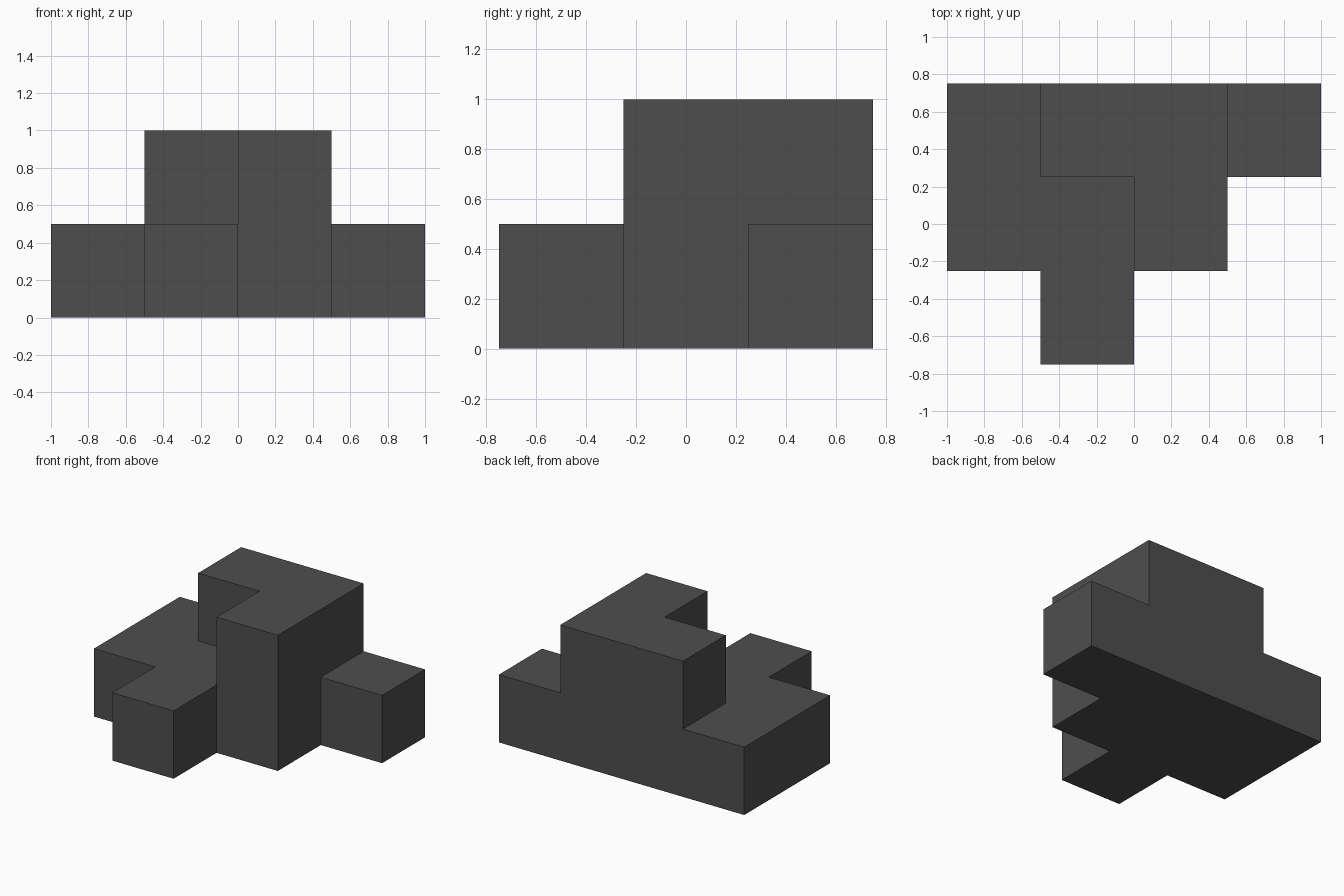
import bpy, bmesh
from mathutils import Vector

if "Cube" in bpy.data.objects:
    bpy.data.objects.remove(bpy.data.objects["Cube"])

CELL = 0.5
# Stack height of each cell, rows front to back, columns left to right
HEIGHTS = ["0100",
           "1120",
           "1221"]

cells = {(x, y, z) for y, row in enumerate(HEIGHTS)
         for x, h in enumerate(row) for z in range(int(h))}
origin = Vector((-1.0, -0.75, 0.0))

# Outer shell: one quad for every cell side that has no neighbour
bm = bmesh.new()
for cell in sorted(cells):
    for axis in range(3):
        for side in (0, 1):
            step = [0, 0, 0]
            step[axis] = 2 * side - 1
            if tuple(c + s for c, s in zip(cell, step)) in cells:
                continue
            u, v = (axis + 1) % 3, (axis + 2) % 3
            corners = []
            for a, b in ((0, 0), (1, 0), (1, 1), (0, 1)):
                p = Vector(cell)
                p[axis] += side
                p[u] += a
                p[v] += b
                corners.append(bm.verts.new(origin + p * CELL))
            bm.faces.new(corners if side else corners[::-1])

# Weld the shell and merge coplanar quads into clean flat faces
bmesh.ops.remove_doubles(bm, verts=bm.verts, dist=1e-4)
bmesh.ops.dissolve_limit(bm, angle_limit=0.02, verts=bm.verts, edges=bm.edges)
bmesh.ops.recalc_face_normals(bm, faces=bm.faces)

mesh = bpy.data.meshes.new("stacked_blocks")
bm.to_mesh(mesh)
bm.free()

# Single dark grey colour
grey = bpy.data.materials.new("dark grey")
grey.diffuse_color = (0.076, 0.076, 0.076, 1)
grey.use_nodes = True
grey.node_tree.nodes["Principled BSDF"].inputs["Base Color"].default_value = grey.diffuse_color
mesh.materials.append(grey)

blocks = bpy.data.objects.new("stacked_blocks", mesh)
bpy.context.collection.objects.link(blocks)
